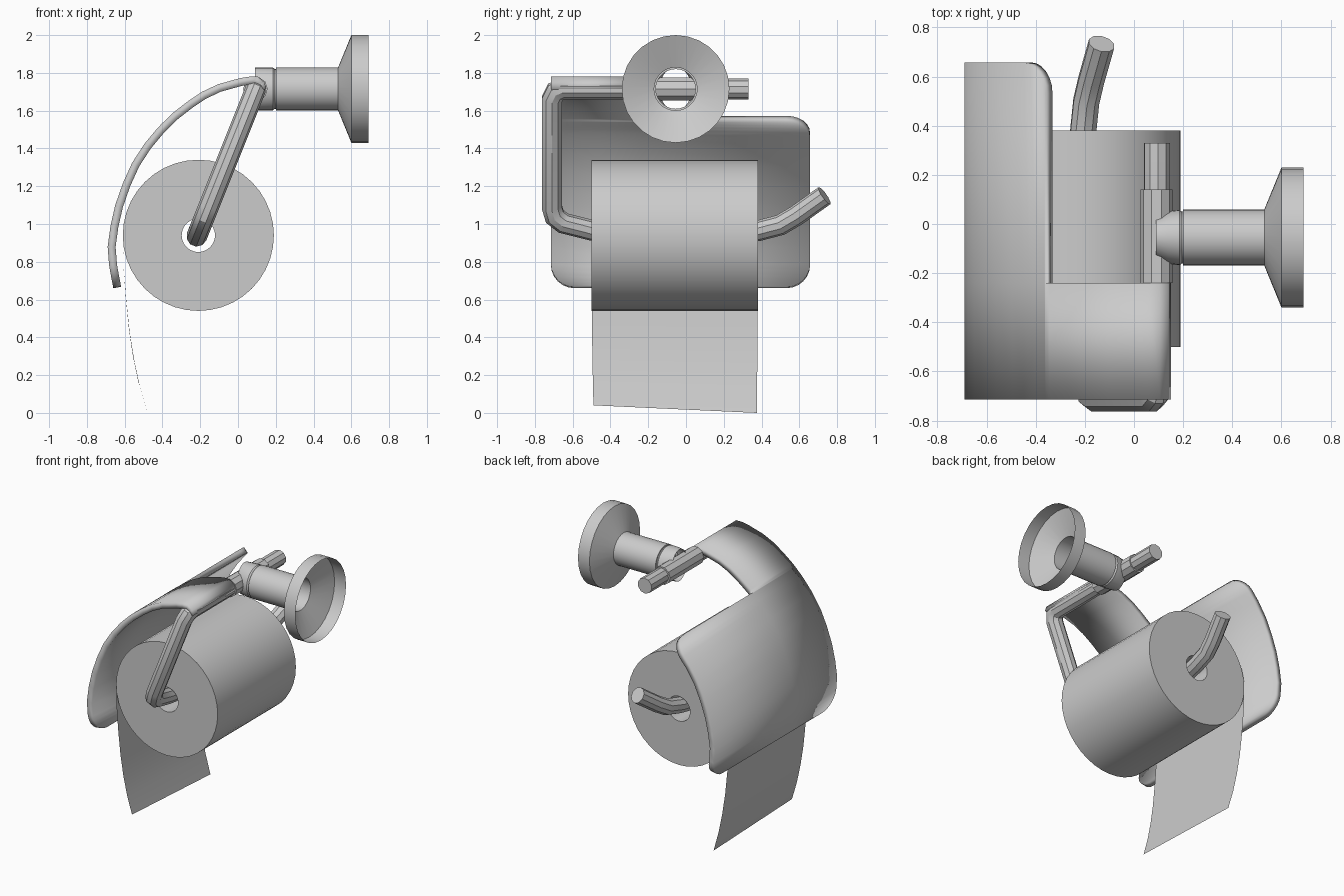
import bpy, math
from mathutils import Vector

if "Cube" in bpy.data.objects:
    bpy.data.objects.remove(bpy.data.objects["Cube"])


def make(name, verts, faces, smooth=True):
    me = bpy.data.meshes.new(name)
    me.from_pydata([tuple(v) for v in verts], [], faces)
    me.validate()
    ob = bpy.data.objects.new(name, me)
    bpy.context.collection.objects.link(ob)
    bpy.ops.object.select_all(action='DESELECT')
    bpy.context.view_layer.objects.active = ob
    ob.select_set(True)
    if smooth:
        bpy.ops.object.shade_smooth_by_angle(angle=math.radians(30))
    return ob


def bridge(rings, n, caps=False, loop=False):
    """Quads between successive rings of n vertices."""
    faces = []
    for i in range(rings if loop else rings - 1):
        a, b = i * n, ((i + 1) % rings) * n
        faces += [(a + k, a + (k + 1) % n, b + (k + 1) % n, b + k) for k in range(n)]
    if caps:
        faces += [tuple(range(n))[::-1], tuple(range((rings - 1) * n, rings * n))]
    return faces


def circle(n):
    return [(math.cos(2 * math.pi * k / n), math.sin(2 * math.pi * k / n)) for k in range(n)]


# Wall mount: open shells revolved about x; each entry is x, y radius, z radius
def mount(name, profile, n=28):
    verts = [(x, -0.055 + ry * c, 1.715 + rz * s) for x, ry, rz in profile for c, s in circle(n)]
    make(name, verts, bridge(len(profile), n))


mount("wall_flange", [(0.2, 0.105, 0.105), (0.2, 0.114, 0.114), (0.53, 0.114, 0.114),
                      (0.60, 0.285, 0.285), (0.69, 0.285, 0.285)])
mount("mount_collar", [(0.09, 0.085, 0.113), (0.14, 0.107, 0.113), (0.185, 0.113, 0.113),
                       (0.195, 0.105, 0.105), (0.2, 0.105, 0.105)])

# Bent rod lying in a slanted plane; path is y, z
path = [(0.33, 1.715), (-0.655, 1.715), (-0.69, 1.70), (-0.71, 1.66), (-0.71, 1.09),
        (-0.695, 1.04), (-0.65, 1.005), (-0.5, 0.967), (-0.3, 0.935), (0.2, 0.935),
        (0.385, 0.965), (0.5, 0.995), (0.585, 1.045), (0.733, 1.15)]
pts = [Vector((-0.22 + 0.4 * (z - 0.93), y, z)) for y, z in path]
normal = Vector((1, 0, -0.4)).normalized()
ring = circle(10)
verts = []
for i, p in enumerate(pts):
    d0 = (p - pts[i - 1]).normalized() if i else (pts[1] - p).normalized()
    d1 = (pts[i + 1] - p).normalized() if i < len(pts) - 1 else d0
    t = (d0 + d1).normalized()
    side = t.cross(normal) / max(t.dot(d0), 0.5)
    verts += [p + 0.055 * (normal * c + side * s) for c, s in ring]
make("rod", verts, bridge(len(pts), 10, caps=True))

# Hinge sleeve around the top of the rod
verts = [(0.092 + 0.065 * c, y, 1.715 + 0.065 * s) for y in (-0.24, 0.14) for c, s in circle(10)]
make("hinge_sleeve", verts, bridge(2, 10, caps=True))

# Cover plate: outer profile x, z from the hinge downwards
prof = [Vector(p) for p in [
    (0.15, 1.715), (0.14, 1.75), (0.105, 1.78), (0.06, 1.78), (0.01, 1.772), (-0.105, 1.74),
    (-0.19, 1.70), (-0.265, 1.65), (-0.345, 1.588), (-0.42, 1.515), (-0.495, 1.425),
    (-0.56, 1.325), (-0.61, 1.215), (-0.65, 1.10), (-0.675, 0.99), (-0.69, 0.88),
    (-0.682, 0.775), (-0.66, 0.66)]]
lens = [0.0]
for a, b in zip(prof, prof[1:]):
    lens.append(lens[-1] + (b - a).length)


def at(s):
    for i in range(len(prof) - 1):
        if s <= lens[i + 1] + 1e-6:
            return prof[i].lerp(prof[i + 1], (s - lens[i]) / (lens[i + 1] - lens[i]))
    return prof[-1]


R, Y0, YM, Y1 = 0.125, -0.715, -0.24, 0.657
step, end = lens[8] + 0.022, lens[-1]
corner = [R * (1 - math.cos(k * math.pi / 12)) for k in range(7)]
stations = sorted([l for l in lens[:-1] if not (0 <= l - step < R) and l < end - R]
                  + [step + c for c in corner] + [end - c for c in corner])


def inset(d):
    return R - math.sqrt(max(0, R * R - (R - d) ** 2)) if d < R else 0.0


verts, faces = [], []
for i, s in enumerate(stations):
    p = at(s)
    low = inset(end - s)
    ymax = Y1 - max(low, inset(max(0, s - step)))
    verts += [(p.x, y, p.y) for y in (Y0 + low, YM, ymax)]
    if i:
        a, b = 3 * (i - 1), 3 * i
        faces.append((a, a + 1, b + 1, b))
        if stations[i - 1] >= step - 1e-6:
            faces.append((a + 1, a + 2, b + 2, b + 1))
used = sorted({v for f in faces for v in f})
remap = {v: k for k, v in enumerate(used)}
plate = make("cover_plate", [verts[v] for v in used], [tuple(remap[v] for v in f) for f in faces])
solid = plate.modifiers.new("thickness", 'SOLIDIFY')
solid.thickness = 0.042
solid.offset = -1

# Paper roll with a through hole
n = 40
loops = [(0.40, -0.5), (0.40, 0.38), (0.088, 0.38), (0.088, -0.5)]
verts = [(-0.21 + r * c, y, 0.94 + r * s) for r, y in loops for c, s in circle(n)]
make("paper_roll", verts, [f[::-1] for f in bridge(4, n, loop=True)])

# Hanging sheet, slightly askew at the bottom
hang = [(-0.61, 0.94), (-0.605, 0.76), (-0.592, 0.6), (-0.574, 0.43), (-0.55, 0.28),
        (-0.52, 0.14), (-0.48, 0.0)]
verts = []
for i, (x, z) in enumerate(hang):
    k = (i / (len(hang) - 1)) ** 2
    verts += [(x - 0.012 * k, -0.5 + 0.01 * k, z + 0.04 * k), (x, 0.38 - 0.005 * k, z)]
make("hanging_sheet", verts, [(2 * i, 2 * i + 2, 2 * i + 3, 2 * i + 1) for i in range(len(hang) - 1)])
